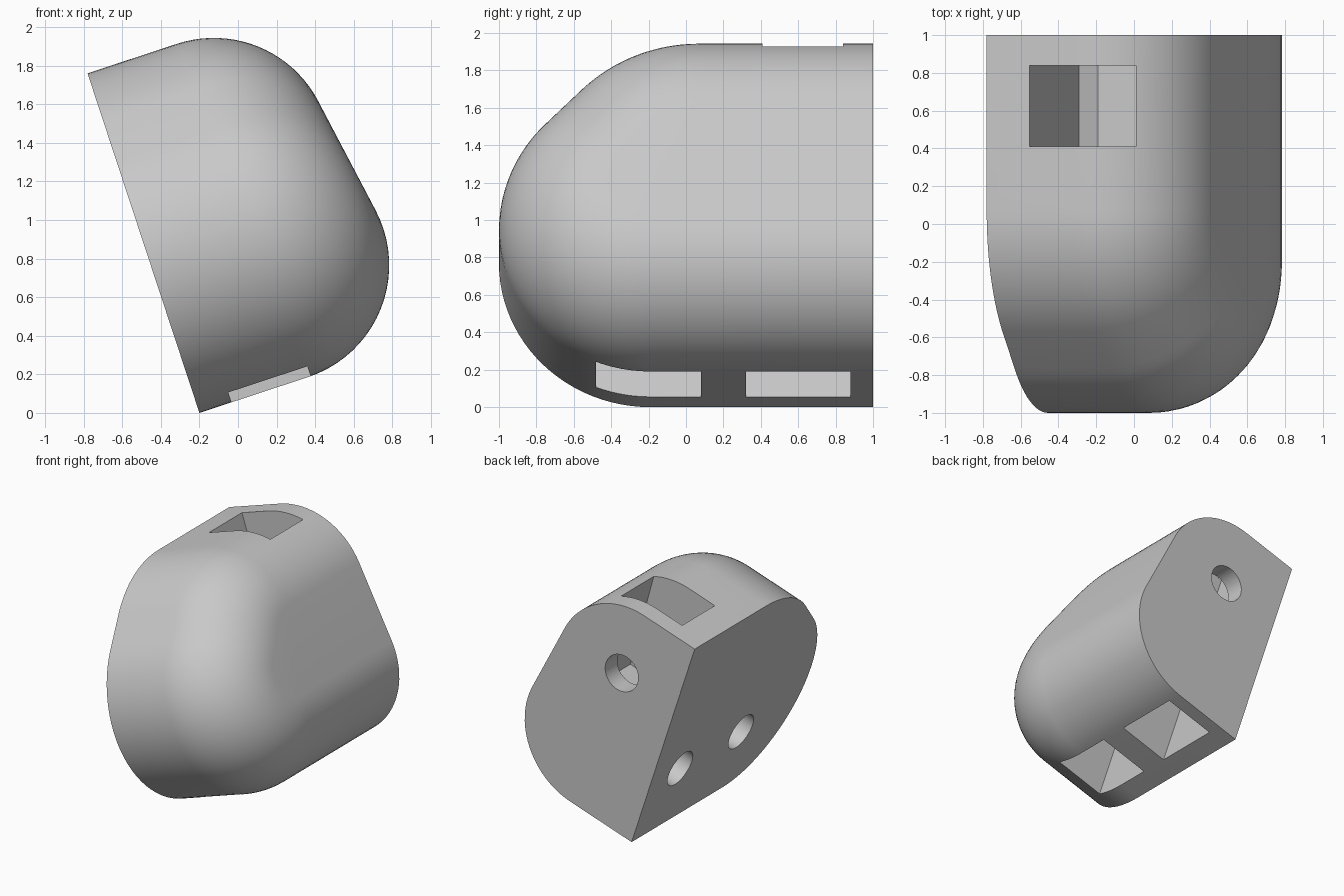
import bpy, bmesh, math
from mathutils import Vector, Matrix

cube = bpy.data.objects.get("Cube")
if cube:
    bpy.data.objects.remove(cube, do_unlink=True)

HEIGHT = 1.853            # length of the flat mounting face
FILLET = 0.61             # rounding between side wall and outer face
LEAN = math.radians(9.5)  # slant of the outer face
TILT = math.radians(-18.24)
OUTER = Vector((math.cos(LEAN), 0, math.sin(LEAN)))
PLACE = Matrix.Translation((-0.2, 0, 0)) @ Matrix.Rotation(TILT, 4, 'Y')

grey = bpy.data.materials.new("light_grey")
grey.use_nodes = True
colour = (0.58, 0.58, 0.58, 1)
grey.diffuse_color = colour
grey.node_tree.nodes["Principled BSDF"].inputs["Base Color"].default_value = colour


def make_object(name, bm):
    bmesh.ops.recalc_face_normals(bm, faces=bm.faces)
    mesh = bpy.data.meshes.new(name)
    bm.to_mesh(mesh)
    bm.free()
    mesh.materials.append(grey)
    obj = bpy.data.objects.new(name, mesh)
    bpy.context.collection.objects.link(obj)
    obj.matrix_world = PLACE
    return obj


def arc(cy, cz, radius, start, end, steps):
    """Points of the wall outline with their outward directions."""
    result = []
    for i in range(steps + 1):
        a = math.radians(start + (end - start) * i / steps)
        n = Vector((0, math.cos(a), math.sin(a)))
        result.append((Vector((0, cy, cz)) + n * radius, n))
    return result


# Side wall outline: lower corner, sloped upper corner, open at the back
down, up = Vector((0, 0, -1)), Vector((0, 0, 1))
outline = [(Vector((0, 1, 0)), down)]
outline += arc(-0.19, 0.81, 0.81, -90, -225, 36)
outline += arc(0.07, HEIGHT - 0.9, 0.9, -225, -270, 14)
outline += [(Vector((0, 1, HEIGHT)), up)]

# Body: straight wall, then a rolling fillet up to the slanted outer face
bm = bmesh.new()
rings = [[bm.verts.new(p) for p, n in outline]]
STEPS = 20
for i in range(STEPS + 1):
    ring = []
    for p, n in outline:
        c = p - n * FILLET
        c.x = (1.297 - FILLET - OUTER.z * c.z) / OUTER.x
        ring.append(bm.verts.new(c + n.slerp(OUTER, i / STEPS) * FILLET))
    rings.append(ring)
for low, high in zip(rings, rings[1:]):
    for i in range(len(low) - 1):
        bm.faces.new((low[i], low[i + 1], high[i + 1], high[i]))
bm.faces.new(rings[0])
bm.faces.new(rings[-1])
bm.faces.new([r[0] for r in rings] + [r[-1] for r in reversed(rings)])
body = make_object("housing", bm)


def cut(cutter):
    cutter.hide_render = True
    mod = body.modifiers.new("cut", 'BOOLEAN')
    mod.operation = 'DIFFERENCE'
    mod.solver = 'EXACT'
    mod.object = cutter
    bpy.context.view_layer.objects.active = body
    bpy.ops.object.modifier_apply(modifier=mod.name)
    bpy.data.objects.remove(cutter, do_unlink=True)


def pocket(profile, y0, y1):
    bm = bmesh.new()
    face = bm.faces.new([bm.verts.new((x, y0, z)) for x, z in profile])
    made = bmesh.ops.extrude_face_region(bm, geom=[face])["geom"]
    verts = [v for v in made if isinstance(v, bmesh.types.BMVert)]
    bmesh.ops.translate(bm, verts=verts, vec=(0, y1 - y0, 0))
    cut(make_object("pocket_cutter", bm))


def hole(centre, axis, length):
    bm = bmesh.new()
    turn = Vector(axis).to_track_quat('Z', 'Y').to_matrix().to_4x4()
    bmesh.ops.create_cone(bm, cap_ends=True, segments=48, radius1=0.152,
                          radius2=0.152, depth=length,
                          matrix=Matrix.Translation(centre) @ turn)
    cut(make_object("hole_cutter", bm))


# Access pockets in the top and the underside
pocket([(0.24, 2.1), (0.24, 1.02), (0.323, 0.95), (0.76, 0.95), (0.82, 2.1)], 0.41, 0.84)
lower = [(0.175, -0.2), (0.175, 0.75), (0.607, 0.75), (0.607, -0.2)]
for y0, y1 in ((-0.48, 0.08), (0.32, 0.88)):
    pocket(lower, y0, y1)
    # Screw hole through the flat face into this pocket
    hole((0.05, (y0 + y1) / 2, 0.53), (1, 0, 0), 0.4)

# Screw hole through the back into the top pocket
hole((0.519, 0.95, 1.283), (0, 1, 0), 0.4)

bpy.ops.object.select_all(action='DESELECT')
body.select_set(True)
bpy.context.view_layer.objects.active = body
bpy.ops.object.shade_smooth_by_angle(angle=math.radians(30))
